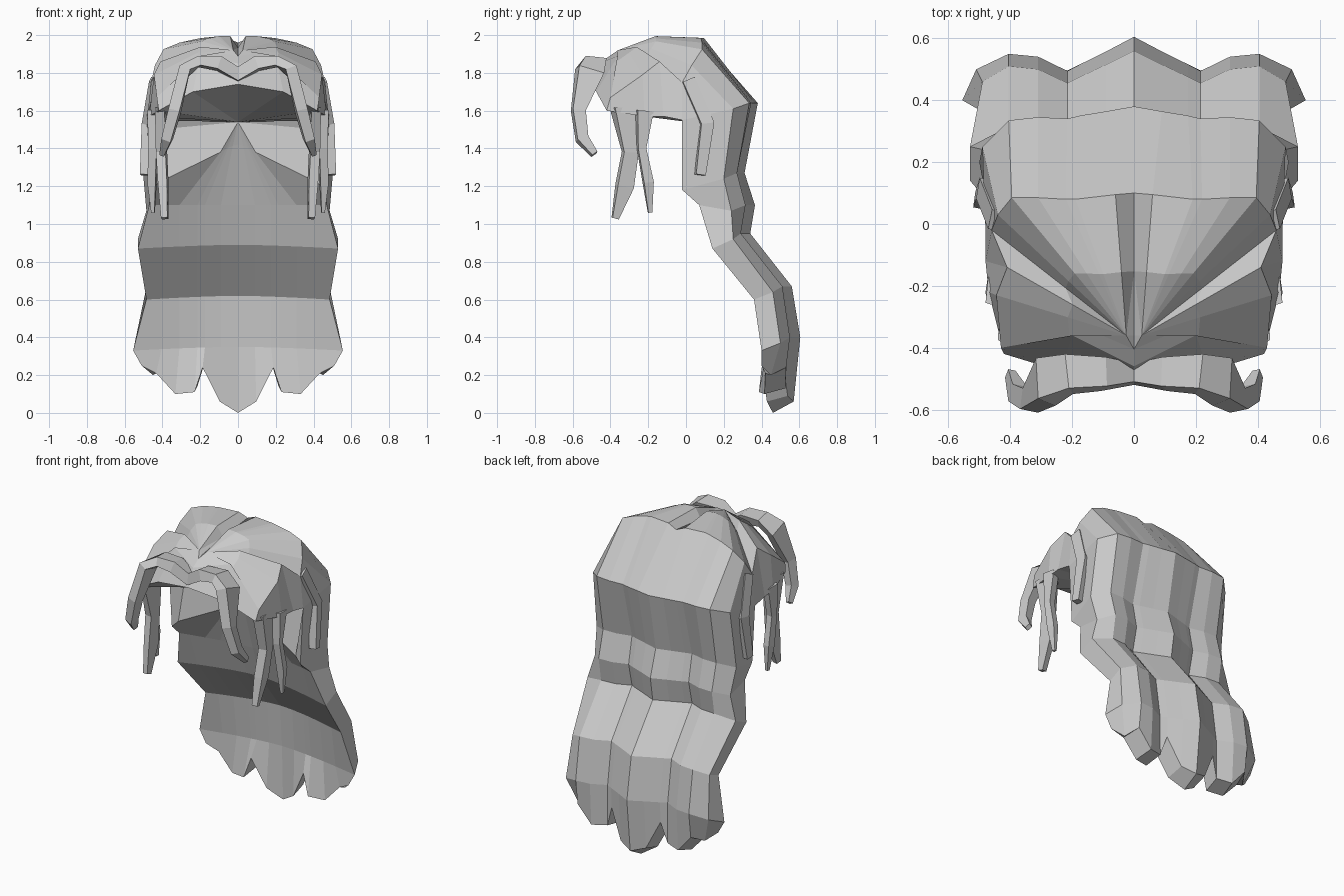
import bpy, bmesh
from mathutils import Vector as V

cube = bpy.data.objects.get("Cube")
if cube:
    bpy.data.objects.remove(cube, do_unlink=True)

mat = bpy.data.materials.new("hair_grey")
mat.use_nodes = True
GREY = (0.6, 0.6, 0.6, 1)
mat.diffuse_color = GREY
mat.node_tree.nodes["Principled BSDF"].inputs["Base Color"].default_value = GREY


def mirrored_object(name, bm):
    """Clean the half mesh, turn it into an object and mirror it across x."""
    bmesh.ops.remove_doubles(bm, verts=bm.verts, dist=0.002)
    bmesh.ops.recalc_face_normals(bm, faces=bm.faces)
    me = bpy.data.meshes.new(name)
    bm.to_mesh(me)
    bm.free()
    me.materials.append(mat)
    ob = bpy.data.objects.new(name, me)
    bpy.context.collection.objects.link(ob)
    mod = ob.modifiers.new("Mirror", "MIRROR")
    mod.use_clip = True
    mod.merge_threshold = 0.002


def skin(bm, rows):
    """Join neighbouring rows of points with quads."""
    grid = [[bm.verts.new(p) for p in row] for row in rows]
    for r0, r1 in zip(grid, grid[1:]):
        for i in range(len(r0) - 1):
            bm.faces.new((r0[i], r0[i + 1], r1[i + 1], r1[i]))


# Columns from the centre of the back to the side: x, and valley / side weights
COLS = [(0, 0, 0), (.09, .45, 0), (.175, .85, 0), (.215, 1, .1), (.31, .35, .5), (.405, 0, 1)]
APEX = V((0, .01, 1.54))

# Crown outline, from the back centre round to the front centre
crown = [V(p) for p in (
    (0, .1, 1.96), (.06, .095, 1.985), (.19, .08, 1.985), (.22, .08, 1.98), (.31, .085, 1.96),
    (.395, .085, 1.925), (.44, .03, 1.84), (.46, -.02, 1.75), (.41, -.14, 1.86),
    (.445, -.23, 1.79), (.43, -.4, 1.67), (.2, -.36, 1.89), (0, -.46, 1.85))]
# Lower edge of the side and front of the cap
rim = [V(p) for p in (
    (.48, -.02, 1.55), (.48, -.12, 1.57), (.47, -.22, 1.57), (.42, -.42, 1.6),
    (.24, -.475, 1.70), (0, -.51, 1.74))]

# Cap: fan from the parting, side wall and underside
bm = bmesh.new()
part = V((.025, -.36, 1.92))
root = V((0, -.36, 1.9))
middle = [part.lerp(p, .45) + V((0, 0, .045)) for p in crown]
middle[0].x = middle[-1].x = 0
middle[0].z -= .05
for p in middle[-2:]:
    p.z -= .045
skin(bm, [[part] * len(crown), middle, crown])
for end in (middle[0], middle[-1]):
    skin(bm, [[root, part], [end, end]])
skin(bm, [crown[7:], rim, [APEX] * len(rim)])
mirrored_object("hair_cap", bm)

# Long back hair: z, centre y, valley depth, side depth, side corner (x, y),
# front edge (x, y, z), inner centre (y, z), inner width factor
LENGTHS = [
    (1.64, .38, .035, .045, (.49, .25), (.48, -.02, 1.55), (.01, 1.54), 0),
    (1.27, .31, .06, .04, (.50, .20), (.46, -.02, 1.18), (.05, 1.42), .3),
    (1.10, .365, .08, .05, (.485, .24), (.47, .07, 1.1), (.15, 1.1), 1),
    (.95, .34, .09, .05, (.53, .25), (.53, .14, .87), (.22, .89), 1),
    (.67, .56, .10, .05, (.49, .46), (.485, .36, .6), (.43, .62), 1),
    (.40, .605, .105, .055, (.51, .5), (.555, .40, .33), (.45, .35), 1),
]
rows = [crown[:8] + [APEX] * 6]
for z, y, valley, side, corner, edge, (iy, iz), k in LENGTHS:
    outer = [V((x, y - a * valley - b * side, z)) for x, a, b in COLS]
    inner = []
    for x, a, b in reversed(COLS):
        t = (x / edge[0]) ** 1.5
        inner.append(V((x * k, iy + (edge[1] - iy) * t * k, iz + (edge[2] - iz) * t * k)))
    rows.append(outer + [V((*corner, z - .03)), V(edge)] + inner)
# Inner edge of the flap beside the neck
rows[1][8] = V((.43, .08, 1.5))
rows[2][8] = V((.42, -.01, 1.22))

# Ragged tips
TIP_Z = (.03, .06, .24, .11, .1, .21)
tips = [V((x, .57 - a * .07 - b * .04, z + .03)) for (x, a, b), z in zip(COLS, TIP_Z)]
under = [V((p.x * 1.07, p.y - .11, p.z - .03)) for p in reversed(tips)]
under[-1].z = 0
rows.append(tips + [V((.45, .45, .2)), V((.51, .4, .25))] + under)
bm = bmesh.new()
skin(bm, rows)
skin(bm, [rows[-1][:7], list(reversed(rows[-1][7:]))])
mirrored_object("back_hair", bm)


def lock(name, path):
    """Four-sided tapering lock; stations are x, y, z, half width, half depth."""
    bm = bmesh.new()
    pts = [V(s[:3]) for s in path]
    rings = []
    for i, (p, s) in enumerate(zip(pts, path)):
        t = (pts[min(i + 1, len(pts) - 1)] - pts[max(i - 1, 0)]).normalized()
        n = t.cross(V((0, 1, 0))).normalized()
        m = t.cross(n)
        rings.append([p + n * s[3] * a + m * s[4] * b
                      for a, b in ((1, .7), (-.7, 1), (-1, -.7), (.7, -1), (1, .7))])
        if p.x == 0:
            for q in rings[-1]:
                q.x = 0
    skin(bm, rings)
    for ring in (rings[0], rings[-1]):
        if ring[0].x > 0:
            bm.faces.new([bm.verts.new(p) for p in ring[:4]])
    mirrored_object(name, bm)


# Loose locks around the face
lock("fringe_lock", [
    (0, -.485, 1.79, .05, .035), (.1, -.485, 1.85, .04, .055), (.21, -.485, 1.86, .03, .065),
    (.285, -.51, 1.81, .035, .08), (.335, -.57, 1.6, .035, .04), (.375, -.55, 1.45, .03, .035),
    (.4, -.485, 1.37, .015, .02)])
lock("temple_lock", [
    (.41, -.305, 1.62, .03, .1), (.405, -.295, 1.38, .03, .045), (.395, -.325, 1.2, .028, .05),
    (.388, -.375, 1.03, .02, .02)])
lock("ear_lock", [
    (.45, -.22, 1.6, .03, .05), (.45, -.235, 1.4, .025, .025), (.455, -.2, 1.22, .025, .03),
    (.45, -.19, 1.06, .01, .012)])
lock("side_lock", [
    (.44, .01, 1.76, .03, .04), (.475, .11, 1.53, .035, .04), (.495, .075, 1.26, .025, .03)])
